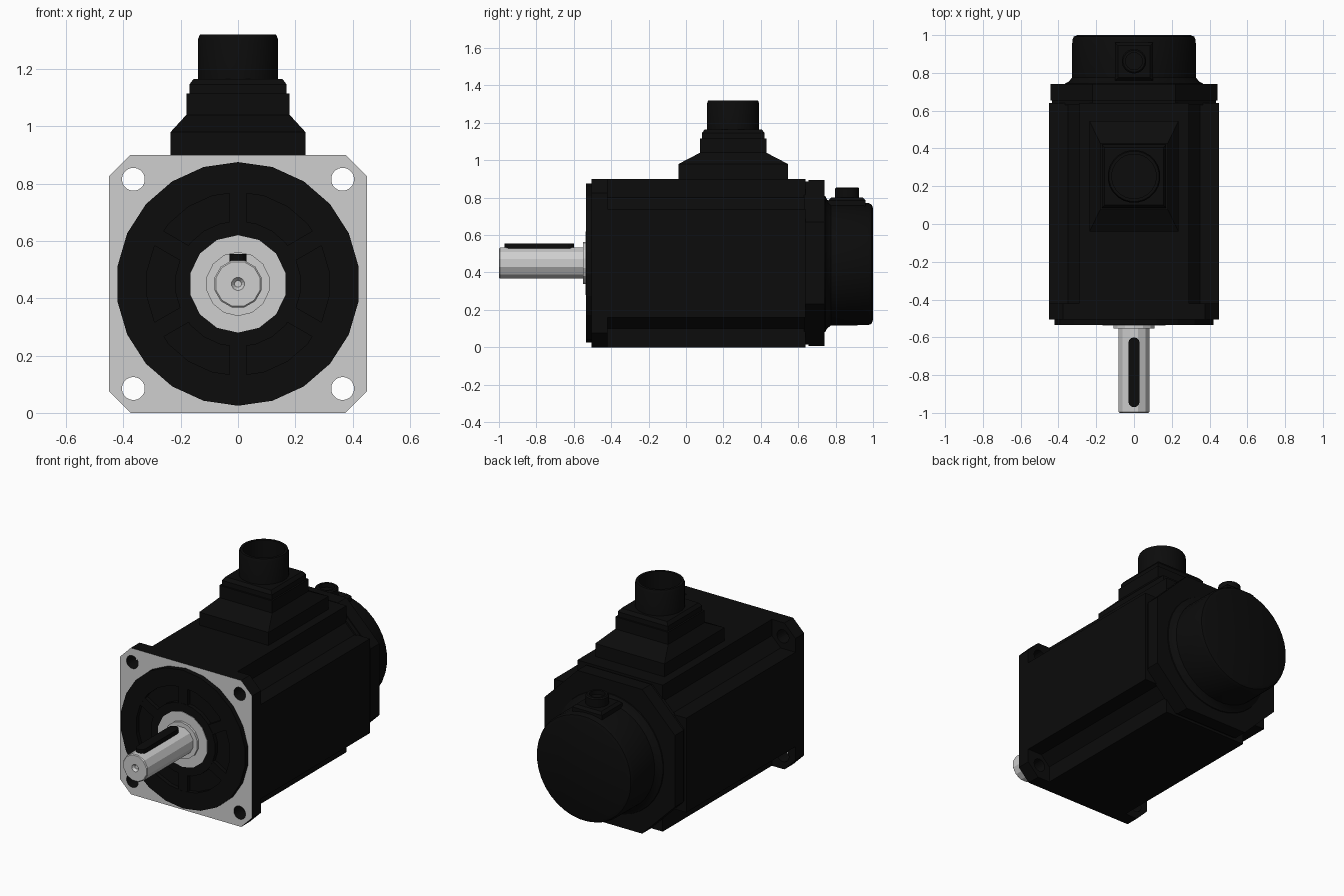
import bpy, bmesh, math

if "Cube" in bpy.data.objects:
    bpy.data.objects.remove(bpy.data.objects["Cube"])

CZ = 0.45  # height of the motor axis


def material(name, v):
    m = bpy.data.materials.new(name)
    m.diffuse_color = (v, v, v, 1)
    m.use_nodes = True
    m.node_tree.nodes["Principled BSDF"].inputs["Base Color"].default_value = m.diffuse_color
    return m


BLACK = material("black_paint", 0.0035)
STEEL = material("bare_steel", 0.62)


def loft(name, rings, mat, smooth=False):
    """Skin a list of equal-length point rings and cap both ends."""
    bm = bmesh.new()
    rows = [[bm.verts.new(p) for p in ring] for ring in rings]
    n = len(rows[0])
    for a, b in zip(rows, rows[1:]):
        for i in range(n):
            j = (i + 1) % n
            bm.faces.new((a[i], a[j], b[j], b[i]))
    bm.faces.new(rows[0])
    bm.faces.new(rows[-1])
    bmesh.ops.recalc_face_normals(bm, faces=bm.faces)
    me = bpy.data.meshes.new(name)
    bm.to_mesh(me)
    bm.free()
    me.materials.append(mat)
    ob = bpy.data.objects.new(name, me)
    bpy.context.collection.objects.link(ob)
    if smooth:
        bpy.ops.object.select_all(action='DESELECT')
        ob.select_set(True)
        bpy.context.view_layer.objects.active = ob
        bpy.ops.object.shade_smooth_by_angle(angle=math.radians(30))
    return ob


def circle(n):
    return [(math.cos(math.tau * (i + .5) / n), math.sin(math.tau * (i + .5) / n)) for i in range(n)]


def lathe_y(name, profile, n, mat, x=0, z=CZ, smooth=False):
    return loft(name, [[(x + r * c, y, z + r * s) for c, s in circle(n)] for r, y in profile], mat, smooth)


def lathe_z(name, profile, n, mat, y, smooth=False):
    return loft(name, [[(r * c, y + r * s, z) for c, s in circle(n)] for r, z in profile], mat, smooth)


def prism_y(name, quarter, y0, y1, mat):
    """Extrude along y a section mirrored from one quadrant (points from +x side to +z side)."""
    pts = list(quarter)
    pts += [(-x, z) for x, z in reversed(quarter)]
    pts += [(-x, -z) for x, z in quarter]
    pts += [(x, -z) for x, z in reversed(quarter)]
    return loft(name, [[(x, y, CZ + z) for x, z in pts] for y in (y0, y1)], mat)


def stack_z(name, sections, mat):
    """Stack of rectangles: half width, y min, y max, z."""
    return loft(name, [[(-w, a, z), (w, a, z), (w, b, z), (-w, b, z)] for w, a, b, z in sections], mat)


# Front flange with four bolt holes; only the front face is bare steel
flange = prism_y("front_flange", [(.45, .375), (.375, .45)], -.505, -.42, BLACK)
for sx in (-1, 1):
    for sz in (-1, 1):
        cutter = lathe_y("hole_cutter", [(.04, -.6), (.04, -.3)], 24, BLACK, sx * .365, CZ + sz * .365)
        cutter.hide_render = True
        mod = flange.modifiers.new("bolt_hole", 'BOOLEAN')
        mod.operation, mod.solver, mod.object = 'DIFFERENCE', 'EXACT', cutter
        bpy.context.view_layer.objects.active = flange
        bpy.ops.object.modifier_apply(modifier=mod.name)
        bpy.data.objects.remove(cutter)
flange.data.materials.clear()
flange.data.materials.append(BLACK)
flange.data.materials.append(STEEL)
for p in flange.data.polygons:
    p.material_index = 1 if p.normal.y < -.9 else 0

# Pilot boss with a ribbed ring groove
lathe_y("pilot_boss", [(.425, -.49), (.425, -.535), (.32, -.535), (.32, -.51),
                       (.22, -.51), (.22, -.535)], 22, BLACK)
for k in range(6):
    a = math.radians(30 + 60 * k)
    c, s = math.cos(a), math.sin(a)
    corners = [(.2, -.03), (.33, -.03), (.33, .03), (.2, .03)]
    loft("pilot_rib", [[(r * c - t * s, y, CZ + r * s + t * c) for r, t in corners]
                       for y in (-.5, -.534)], BLACK)

# Hub, shaft and key
lathe_y("shaft_hub", [(.17, -.5), (.17, -.538)], 14, STEEL)
lathe_y("shaft_collar", [(.112, -.5), (.112, -.552)], 14, STEEL)
lathe_y("shaft", [(.085, -.5), (.085, -.995), (.08, -1), (.023, -1), (.012, -.985)], 12, STEEL)
key = []
for cy, start in ((-.63, 0), (-.94, 180)):
    key += [(.03 * math.cos(math.radians(start + t)), cy + .03 * math.sin(math.radians(start + t)))
            for t in range(0, 181, 30)]
loft("shaft_key", [[(x, y, z) for x, y in key] for z in (.47, .555)], BLACK)

# Motor body with notched corners that clear the bolts
prism_y("motor_body", [(.45, .29), (.35, .29), (.29, .35), (.29, .45)], -.425, .64, BLACK)
prism_y("rear_gasket", [(.435, .22), (.22, .435)], .63, .665, BLACK)
prism_y("rear_flange", [(.443, .22), (.22, .443)], .655, .74, BLACK)

# Encoder cover
lathe_y("encoder_cover", [(.37, .73), (.365, .745), (.345, .755), (.33, .775), (.328, .975),
                          (.32, .992), (.3, 1)], 36, BLACK, z=.445, smooth=True)
stack_z("encoder_plug_base", [(.1, .76, .96, .66), (.1, .76, .96, .785), (.085, .775, .945, .8)], BLACK)
lathe_z("encoder_plug", [(.065, .75), (.065, .848), (.058, .855), (.045, .855), (.045, .83)],
        20, BLACK, .862, True)

# Power connector: stepped base and hollow socket
stack_z("connector_base", [(.235, -.04, .545, .89), (.235, -.04, .545, .98), (.18, .075, .43, 1.04),
                           (.18, .075, .43, 1.115), (.17, .085, .42, 1.115), (.17, .085, .42, 1.145),
                           (.155, .1, .405, 1.165)], BLACK)
lathe_z("connector_socket", [(.14, 1.1), (.14, 1.305), (.134, 1.32), (.118, 1.32), (.118, 1.2)],
        24, BLACK, .252, True)
